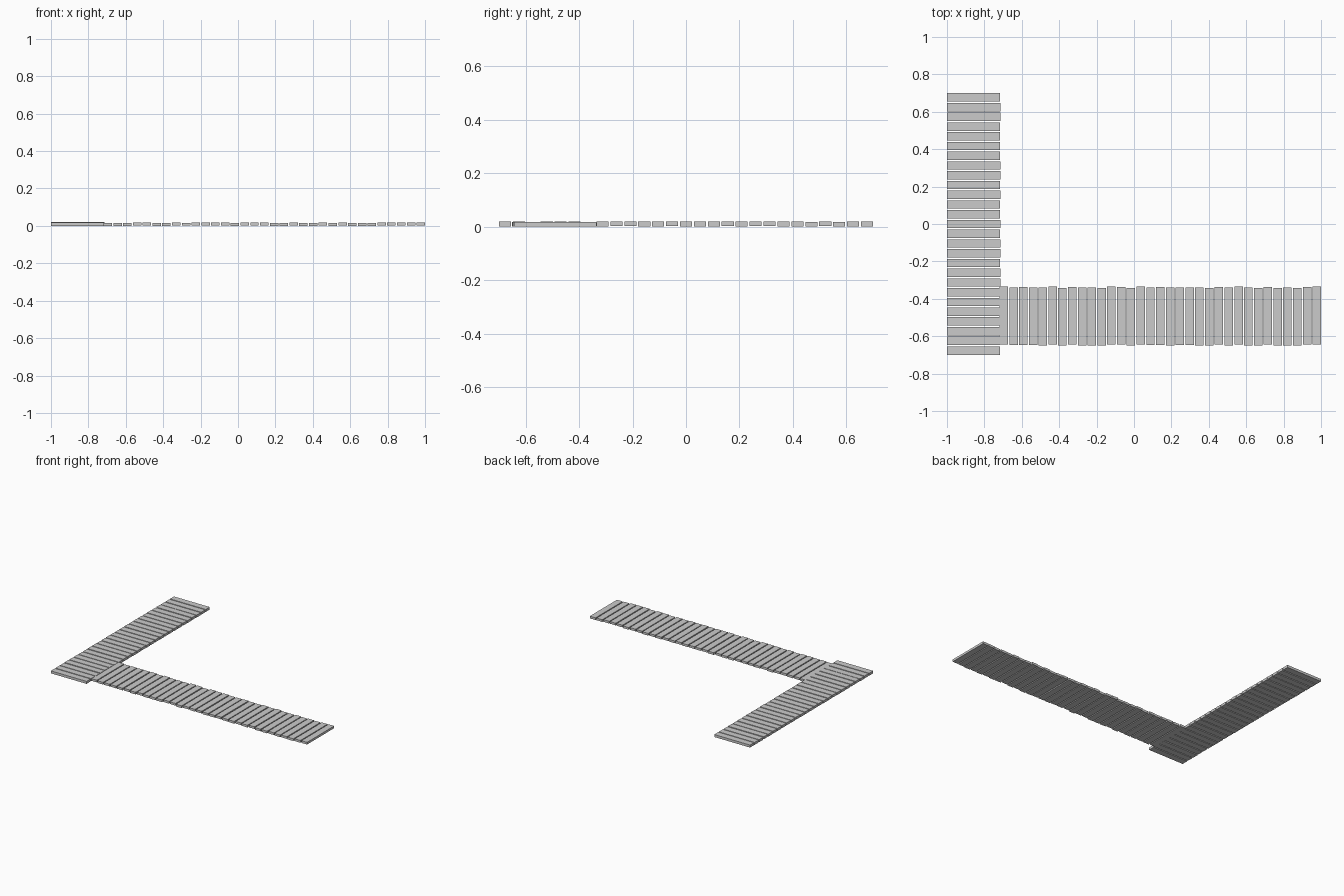
import bpy, random

if "Cube" in bpy.data.objects:
    bpy.data.objects.remove(bpy.data.objects["Cube"])

random.seed(4)


def plank(name, x0, x1, y0, y1, z0, z1):
    """One flat board given by its bounds."""
    bpy.ops.mesh.primitive_cube_add(size=1, location=((x0 + x1) / 2, (y0 + y1) / 2, (z0 + z1) / 2))
    ob = bpy.context.object
    ob.name = name
    ob.scale = (x1 - x0, y1 - y0, z1 - z0)
    bpy.ops.object.transform_apply(location=False, rotation=False, scale=True)


def jitter(a):
    return random.uniform(-a, a)


GAP = 0.007

# Short walkway: boards lie along x, stacked along y
count = 27
width = (1.4 - GAP * (count - 1)) / count
for i in range(count):
    y = -0.7 + i * (width + GAP)
    lift = random.uniform(0, 0.002)
    plank("cross_plank", -1.0, -0.715 + jitter(0.001), y, y + width, lift, 0.018 + lift)

# Long walkway: boards lie along y, with slightly uneven ends and heights
count = 33
x_start = -0.719
width = (1.0 - x_start - GAP * (count - 1)) / count
for i in range(count):
    x = x_start + i * (width + GAP)
    shift = jitter(0.004)
    lift = random.uniform(0, 0.002)
    plank("long_walk_plank", x, x + width, -0.647 + shift, -0.338 + shift, lift, 0.016 + lift)
